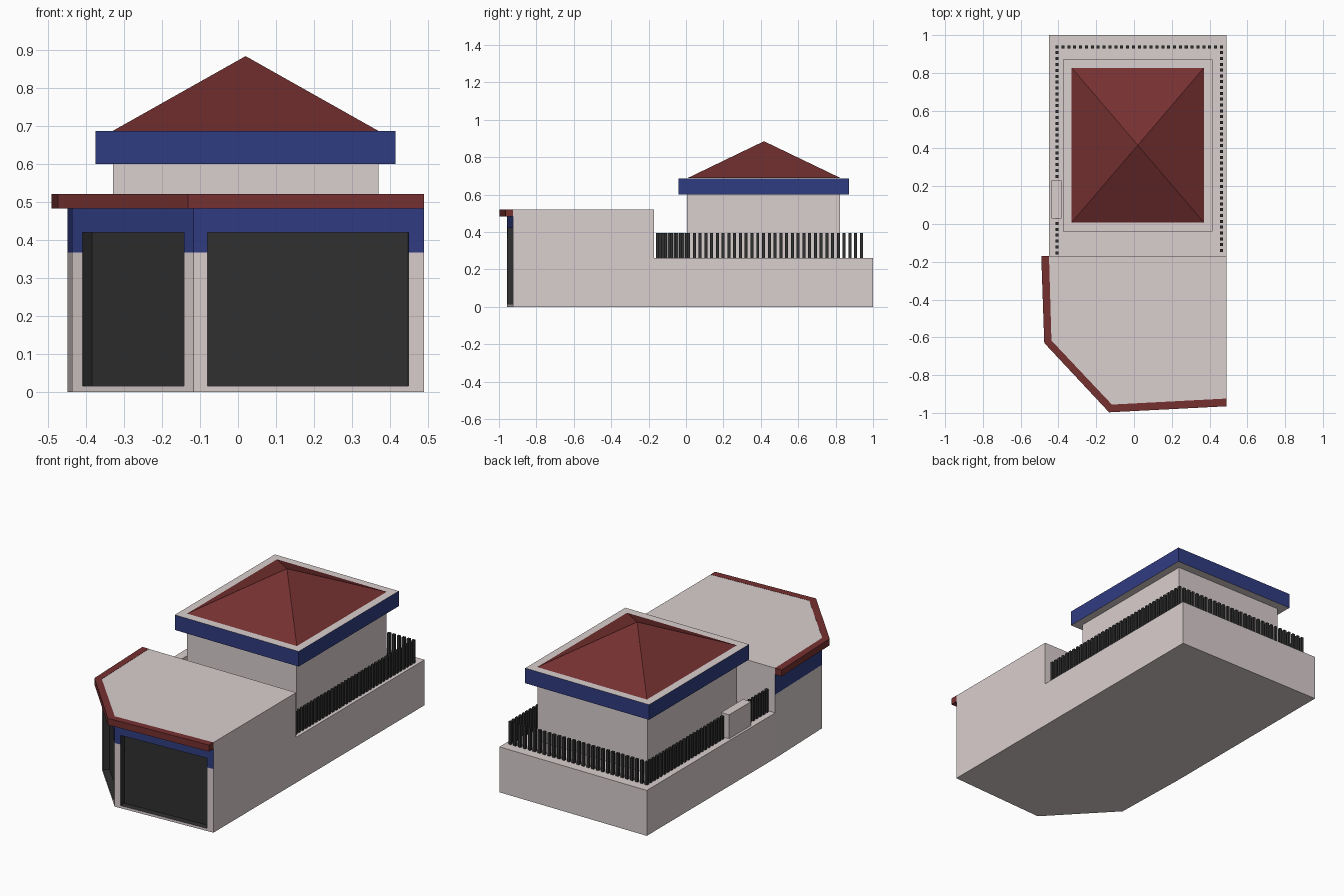
import bpy, bmesh
from mathutils import Vector, Matrix

if "Cube" in bpy.data.objects:
    bpy.data.objects.remove(bpy.data.objects["Cube"])


def mat(name, rgb):
    m = bpy.data.materials.new(name)
    m.diffuse_color = (*rgb, 1)
    m.use_nodes = True
    m.node_tree.nodes["Principled BSDF"].inputs["Base Color"].default_value = m.diffuse_color
    return m


PINK = mat("pale_wall", (0.70, 0.62, 0.62))
BLUE = mat("blue_band", (0.03, 0.045, 0.22))
RED = mat("red_tile", (0.18, 0.03, 0.03))
DARK = mat("dark_metal", (0.03, 0.03, 0.03))


def finish(name, bm, mats):
    bmesh.ops.recalc_face_normals(bm, faces=bm.faces[:])
    me = bpy.data.meshes.new(name)
    bm.to_mesh(me)
    bm.free()
    ob = bpy.data.objects.new(name, me)
    bpy.context.collection.objects.link(ob)
    for m in mats:
        me.materials.append(m)
    return ob


def prism_bm(pts, z0, z1):
    bm = bmesh.new()
    face = bm.faces.new([bm.verts.new((x, y, z0)) for x, y in pts])
    new = bmesh.ops.extrude_face_region(bm, geom=[face], use_keep_orig=True)["geom"]
    top = [v for v in new if isinstance(v, bmesh.types.BMVert)]
    bmesh.ops.translate(bm, verts=top, vec=(0, 0, z1 - z0))
    bmesh.ops.recalc_face_normals(bm, faces=bm.faces[:])
    return bm


def rect(x0, x1, y0, y1):
    return [(x0, y0), (x1, y0), (x1, y1), (x0, y1)]


# Main body: full footprint, blue band painted on the three street-side walls
STEP = -0.17
A, B, C = Vector((-0.437, -0.617)), Vector((-0.117, -0.956)), Vector((0.49, -0.924))
SLOTS = [PINK, BLUE, DARK]
bm = prism_bm([(0.49, 1), (-0.45, 1), (-0.45, STEP), A, B, C], 0, 0.52)
for z in (0.367, 0.483):
    bmesh.ops.bisect_plane(bm, geom=bm.verts[:] + bm.edges[:] + bm.faces[:],
                           plane_co=(0, 0, z), plane_no=(0, 0, 1))
for f in bm.faces:
    c = f.calc_center_median()
    if 0.367 < c.z < 0.483 and c.y < STEP and f.normal.x < 0.5:
        f.material_index = 1
body = finish("main_body", bm, SLOTS)


def cut(name, pts, z0, z1, slot):
    bm = prism_bm(pts, z0, z1)
    for f in bm.faces:
        f.material_index = slot
    ob = finish(name, bm, SLOTS)
    ob.hide_render = True
    ob.hide_viewport = True
    mod = body.modifiers.new(name, 'BOOLEAN')
    mod.operation = 'DIFFERENCE'
    mod.solver = 'EXACT'
    mod.object = ob


def shutter(name, p, q, x0, x1, depth=0.035):
    d = q - p
    a, b = (p + d * ((x - p.x) / d.x) for x in (x0, x1))
    n = Vector((-d.y, d.x)).normalized()      # points into the building
    cut(name, [a - n * 0.05, b - n * 0.05, b + n * depth, a + n * depth], 0.015, 0.42, 2)


# Lower rear terrace and recessed dark shutters
cut("terrace_cutter", rect(-1, 1, STEP, 1.5), 0.262, 0.8, 0)
shutter("corner_shutter_cutter", A, B, -0.41, -0.142)
shutter("front_shutter_cutter", B, C, -0.08, 0.45)

# Red trim along the front block's roof edge
finish("roof_edge_trim", prism_bm(
    [(-0.491, STEP), (-0.475, -0.63), (-0.132, -0.997), (0.49, -0.965),
     C, B, A, (-0.45, STEP)], 0.483, 0.521), [RED])

# Upper storey walls
finish("upper_walls", prism_bm(rect(-0.33, 0.37, 0.005, 0.823), 0.262, 0.60), [PINK])

# Eave slab with blue sides
bm = prism_bm(rect(-0.375, 0.415, -0.04, 0.872), 0.60, 0.687)
for f in bm.faces:
    f.material_index = 1 if abs(f.normal.z) < 0.5 else 0
finish("eave_slab", bm, SLOTS)

# Pyramid roof
bm = bmesh.new()
base = [bm.verts.new((x, y, 0.688)) for x, y in rect(-0.33, 0.37, 0.008, 0.827)]
apex = bm.verts.new((0.02, 0.417, 0.885))
bm.faces.new(base)
for i in range(4):
    bm.faces.new((base[i], base[(i + 1) % 4], apex))
finish("pyramid_roof", bm, [RED])


# Terrace fence: rows of square posts on three sides
def post_row(bm, p, q, n):
    for i in range(n):
        x, y = Vector(p).lerp(Vector(q), i / (n - 1))
        m = Matrix.Translation((x, y, 0.327)) @ Matrix.Diagonal((0.016, 0.016, 0.133, 1))
        bmesh.ops.create_cube(bm, size=1, matrix=m)


bm = bmesh.new()
post_row(bm, (-0.407, -0.153), (-0.407, 0.938), 36)
post_row(bm, (0.463, -0.14), (0.463, 0.938), 36)
post_row(bm, (-0.376, 0.938), (0.432, 0.938), 27)
finish("fence_posts", bm, [DARK])

# Small box standing in the left fence
finish("fence_box", prism_bm(rect(-0.436, -0.385, 0.03, 0.23), 0.262, 0.40), [PINK])
